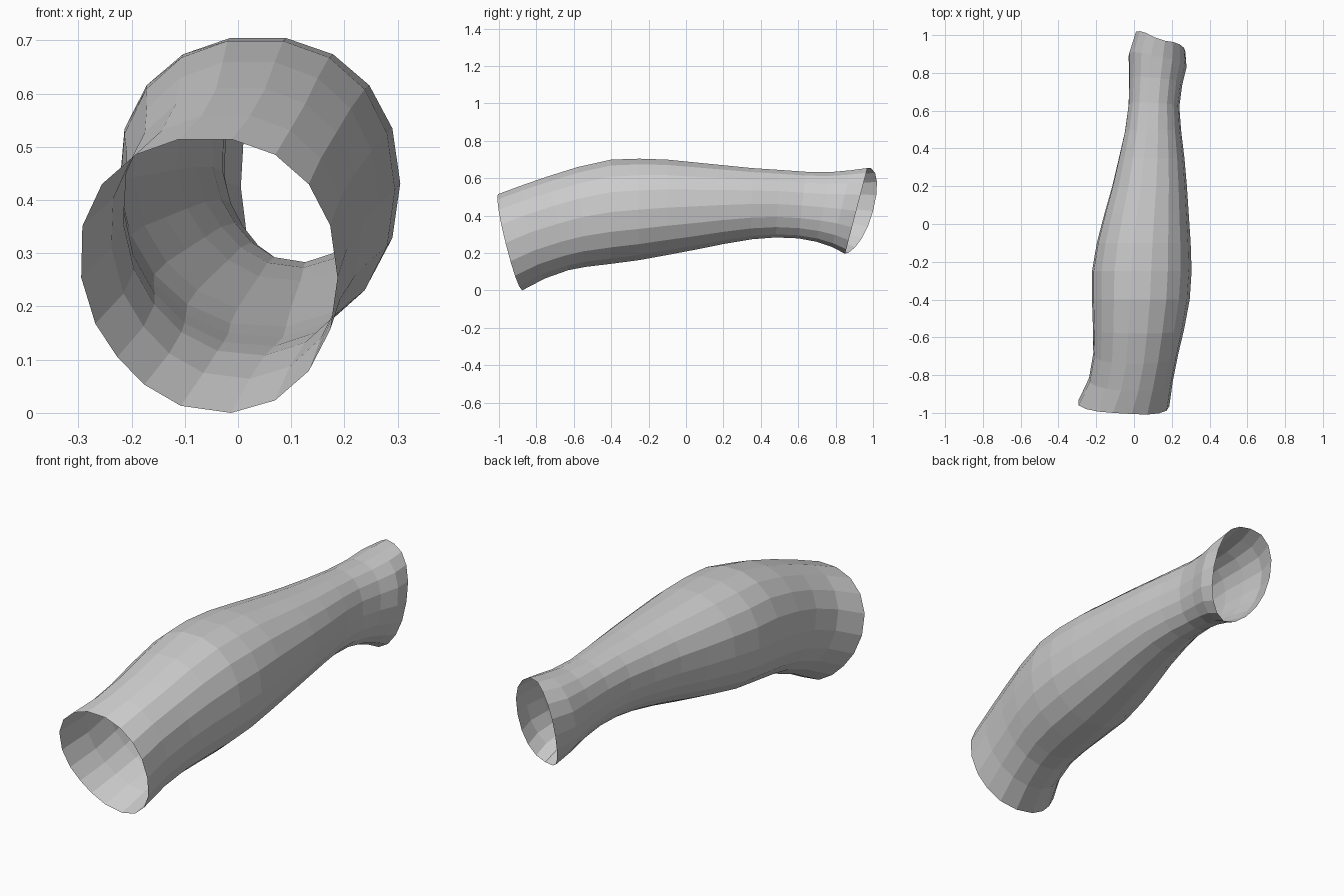
import bpy, bmesh, math

SIDES = 18
# Cross-sections: top y, top z, bottom y, bottom z, left x, right x,
# flattening of lower left, y push of left side, y push of right side
RINGS = [
    (-1.00, .520, -.87, .000, -.310, .187, .15, .00, -.03),
    (-.88, .565, -.75, .065, -.250, .205, .13, .00, -.02),
    (-.74, .615, -.63, .110, -.225, .235, .10, .00, .00),
    (-.58, .665, -.54, .128, -.225, .265, .08, .00, .00),
    (-.40, .705, -.40, .145, -.230, .295, .07, .00, .00),
    (-.25, .710, -.25, .165, -.230, .305, .07, .00, .00),
    (-.10, .705, -.10, .192, -.205, .300, .08, .00, .00),
    (.05, .690, .05, .220, -.167, .290, .10, .00, .00),
    (.20, .675, .20, .250, -.125, .280, .12, .00, .00),
    (.35, .660, .35, .275, -.090, .267, .14, .00, .00),
    (.50, .650, .48, .285, -.057, .250, .15, .00, .00),
    (.64, .640, .60, .280, -.037, .240, .15, .01, .00),
    (.77, .638, .70, .262, -.033, .255, .13, .03, .00),
    (.88, .648, .78, .235, -.035, .278, .10, .06, .00),
    (.97, .660, .85, .200, .002, .272, .06, .09, .00),
]


def soft(v, p=0.92):
    return math.copysign(abs(v) ** p, v)


# Open tapering sleeve lofted through the rings
bm = bmesh.new()
loops = []
tall = soft(math.cos(math.pi / SIDES))
for yt, zt, yb, zb, xl, xr, flat, push_l, push_r in RINGS:
    loop = []
    for i in range(SIDES):
        a = 2 * math.pi * i / SIDES
        c, s = soft(math.cos(a)), soft(math.sin(a)) / tall
        k = 1 - flat * max(0, math.cos(a - math.radians(222))) ** 3
        x = (xl + xr) / 2 + (xr - xl) / 2 * c * k
        z = (zt + zb) / 2 + (zt - zb) / 2 * s * k
        y = (yt + yb) / 2 + (yt - yb) / 2 * s
        y += push_l * max(0, -c) + push_r * max(0, c)
        loop.append(bm.verts.new((x, y, z)))
    loops.append(loop)

for a, b in zip(loops, loops[1:]):
    for i in range(SIDES):
        j = (i + 1) % SIDES
        bm.faces.new((a[i], b[i], b[j], a[j]))

# Rest exactly on the ground
low = min(v.co.z for v in bm.verts)
bmesh.ops.translate(bm, verts=bm.verts, vec=(0, 0, -low))
bmesh.ops.recalc_face_normals(bm, faces=bm.faces)
mesh = bpy.data.meshes.new("sleeve")
bm.to_mesh(mesh)
bm.free()
sleeve = bpy.data.objects.new("sleeve", mesh)
bpy.context.collection.objects.link(sleeve)
